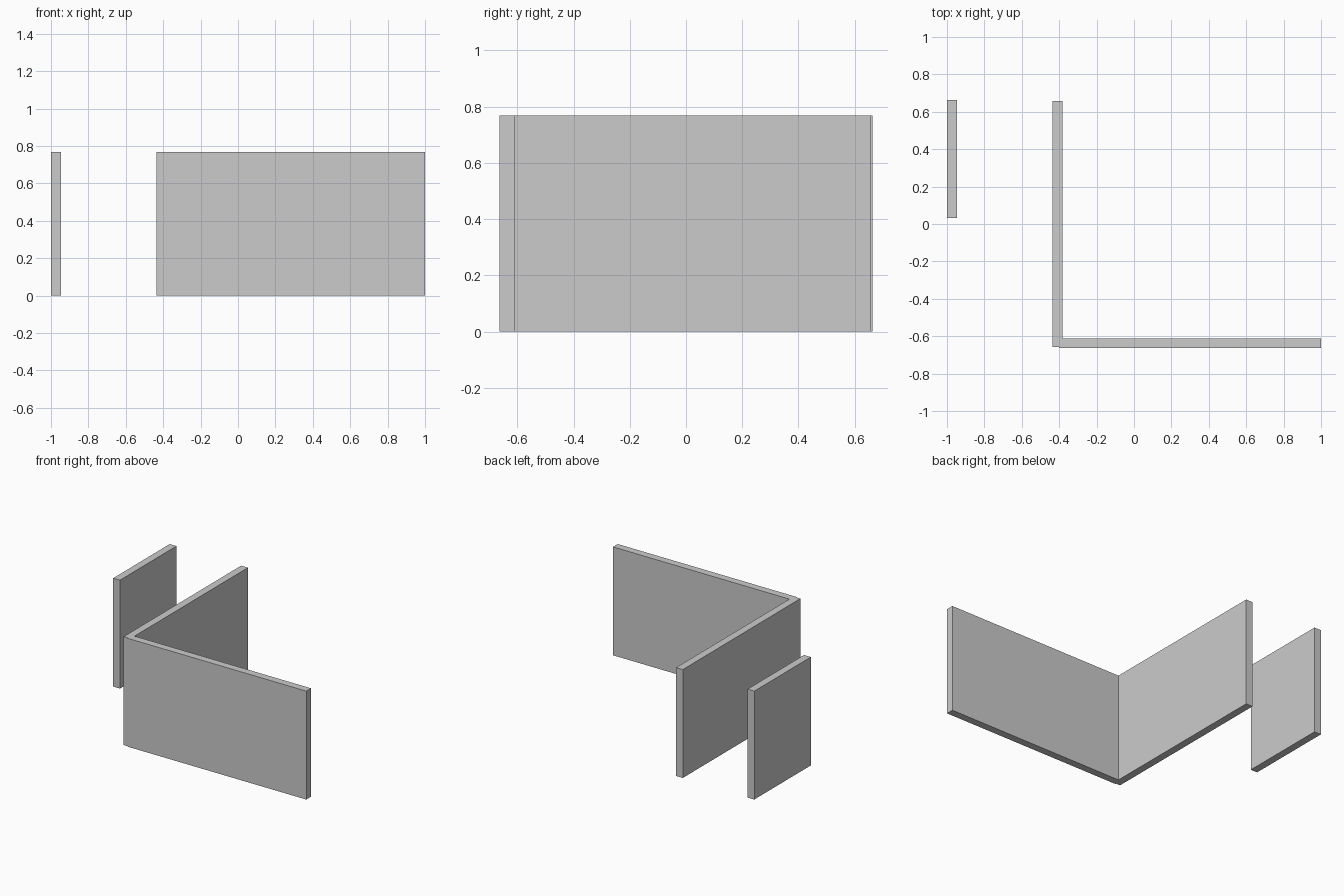
import bpy

if "Cube" in bpy.data.objects:
    bpy.data.objects.remove(bpy.data.objects["Cube"])

HEIGHT = 0.768


def wall(name, x0, x1, y0, y1):
    """Upright slab standing on the floor, given by its plan extents."""
    bpy.ops.mesh.primitive_cube_add(
        size=1, location=((x0 + x1) / 2, (y0 + y1) / 2, HEIGHT / 2))
    obj = bpy.context.object
    obj.name = name
    obj.scale = (x1 - x0, y1 - y0, HEIGHT)
    bpy.ops.object.transform_apply(location=False, rotation=False, scale=True)
    return obj


# L-shaped pair of long walls meeting at the front corner
wall("front_wall", -0.402, 1.0, -0.664, -0.611)
wall("side_wall", -0.436, -0.383, -0.658, 0.658)

# Short free-standing wall on the left
wall("short_wall", -1.0, -0.947, 0.031, 0.664)
